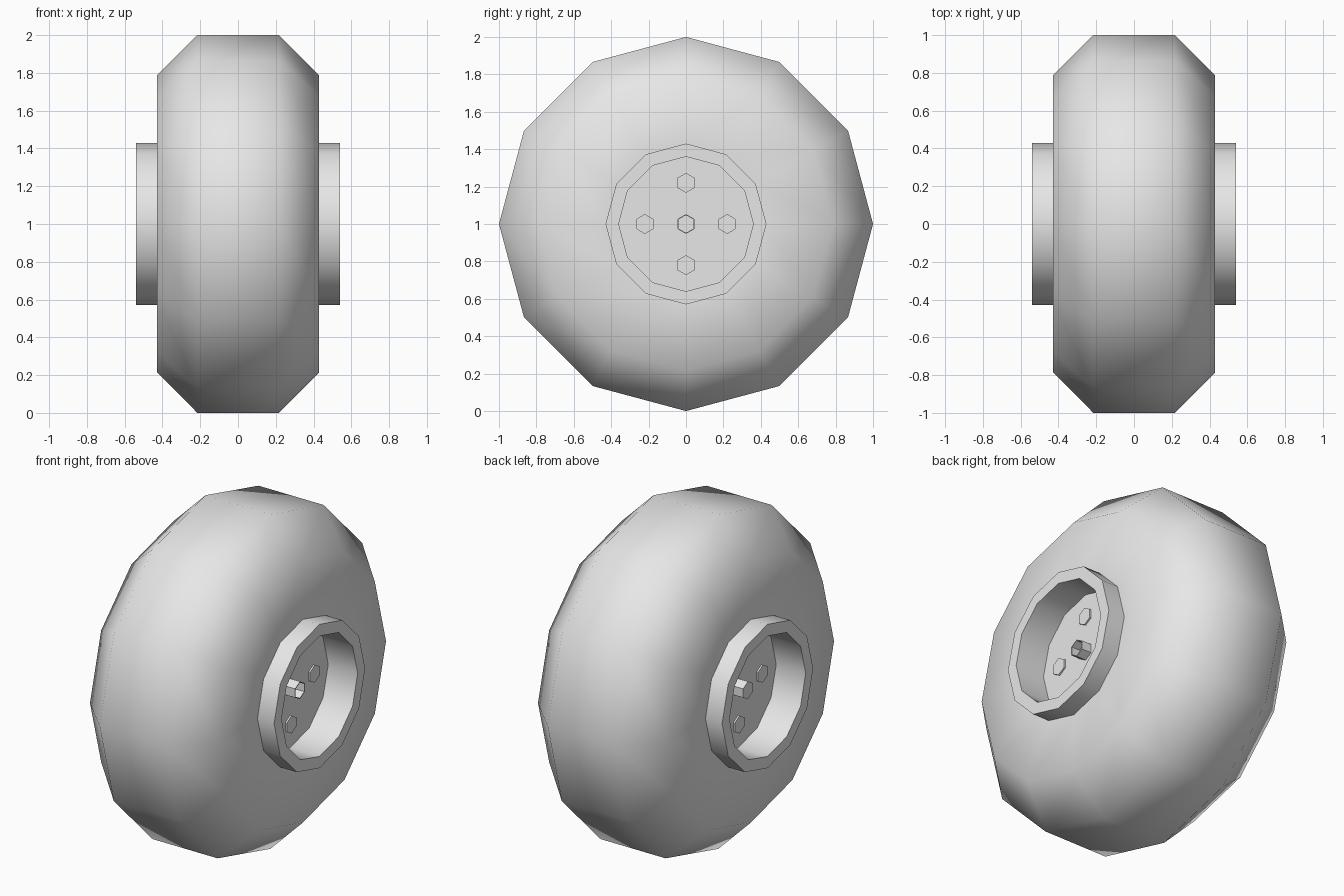
import bpy, bmesh
from math import cos, sin, pi, radians

cube = bpy.data.objects.get("Cube")
if cube:
    bpy.data.objects.remove(cube, do_unlink=True)

grey = bpy.data.materials.new("light_grey")
grey.use_nodes = True
grey.diffuse_color = (0.8, 0.8, 0.8, 1)
grey.node_tree.nodes["Principled BSDF"].inputs["Base Color"].default_value = (0.8, 0.8, 0.8, 1)


def lathe(name, profile, sides, sharp, y=0.0, z=1.0):
    """Revolve (x, radius) points around a line along x through (y, z)."""
    bm = bmesh.new()
    rings = []
    for i in range(sides):
        t = pi / 2 + 2 * pi * i / sides
        rings.append([bm.verts.new((x, r * cos(t), r * sin(t))) for x, r in profile])
    for i in range(sides):
        a, b = rings[i], rings[(i + 1) % sides]
        for j in range(len(profile) - 1):
            bm.faces.new((a[j], b[j], b[j + 1], a[j + 1]))
    bmesh.ops.remove_doubles(bm, verts=bm.verts, dist=1e-5)
    # Smooth the shallow bends, keep the rest crisp
    for face in bm.faces:
        face.smooth = True
    for edge in bm.edges:
        if len(edge.link_faces) == 2:
            edge.smooth = edge.calc_face_angle() < radians(sharp)
    mesh = bpy.data.meshes.new(name)
    bm.to_mesh(mesh)
    bm.free()
    mesh.materials.append(grey)
    obj = bpy.data.objects.new(name, mesh)
    obj.location = (0, y, z)
    bpy.context.collection.objects.link(obj)
    return obj


# Tyre with chamfered shoulders
side, shoulder = 0.43, 0.215
lathe("tyre", [(-side, side), (-side, 1 - shoulder), (-shoulder, 1),
               (shoulder, 1), (side, 1 - shoulder), (side, side)], 12, 80)

# Hub: raised rim on both sides around a recessed disc
disc, lip, inner = 0.345, 0.54, 0.36
lathe("hub_rim", [(-disc, 0), (-disc, inner), (-lip, inner), (-lip, side),
                  (lip, side), (lip, inner), (disc, inner), (disc, 0)], 12, 35)

# Six-sided axle, capped on one end and hollow on the other
tip, bar = 0.41, 0.053
lathe("axle", [(-tip, 0), (-tip, bar), (tip, bar), (tip, bar - 0.006),
               (disc + 0.01, bar - 0.006), (disc + 0.01, 0)], 6, 35)

# Four low wheel nuts showing on both faces of the disc
nut = disc + 0.01
for k in range(4):
    t = k * pi / 2
    lathe(f"wheel_nut_{k + 1}", [(-nut, 0), (-nut, bar), (nut, bar), (nut, 0)],
          6, 35, 0.22 * cos(t), 1 + 0.22 * sin(t))
